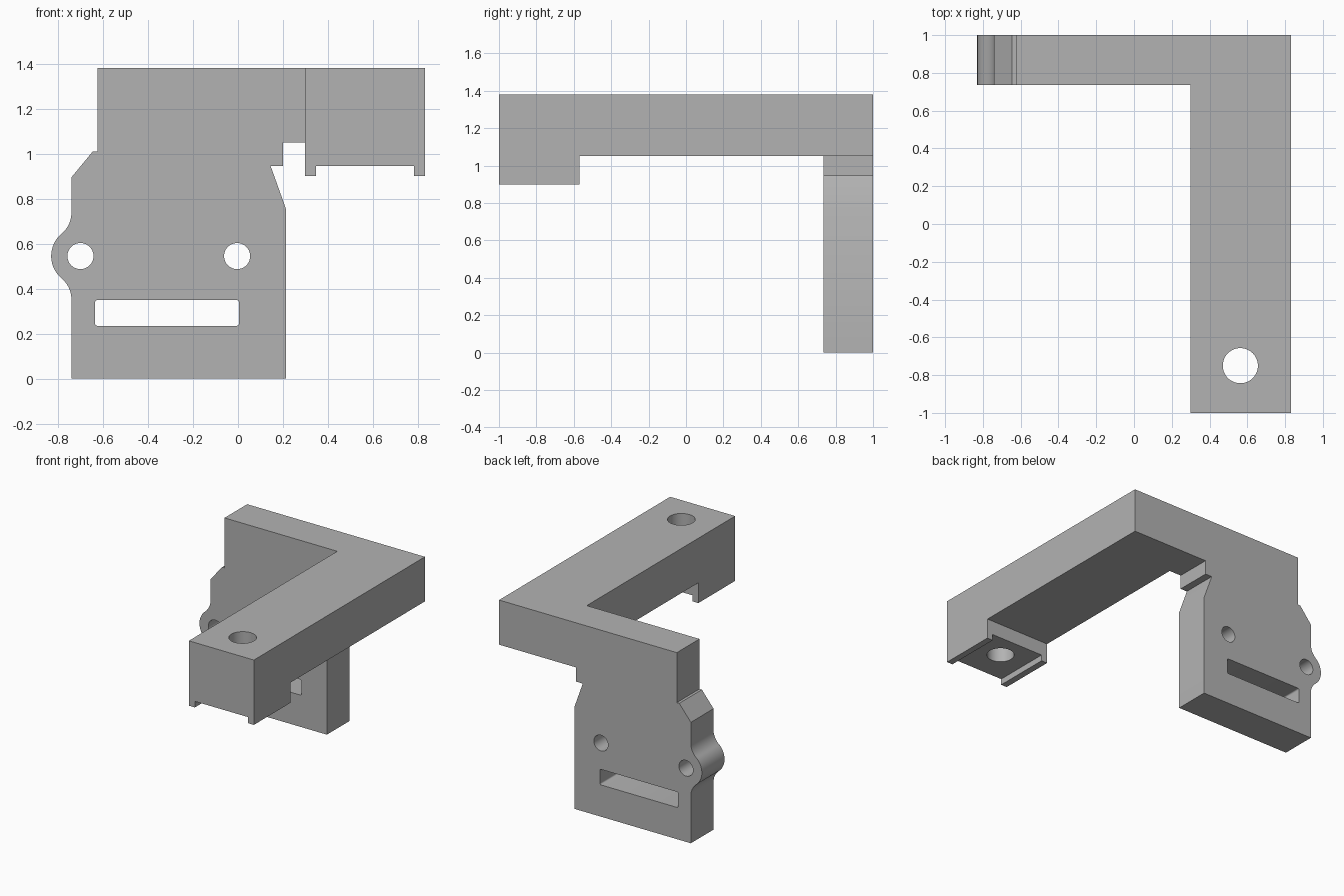
import bpy, bmesh
from math import sin, cos, radians
from mathutils import Matrix, Vector

cube = bpy.data.objects.get("Cube")
if cube:
    bpy.data.objects.remove(cube)

grey = bpy.data.materials.new("plain grey")
grey.use_nodes = True
COLOUR = (0.45, 0.45, 0.45, 1)
grey.diffuse_color = COLOUR
grey.node_tree.nodes["Principled BSDF"].inputs["Base Color"].default_value = COLOUR


def prism(name, outline, axis, start, end):
    """Extrude a 2D outline along one axis; the outline uses the other two in order."""
    def place(p, d):
        p = list(p)
        p.insert(axis, d)
        return p
    bm = bmesh.new()
    face = bm.faces.new([bm.verts.new(place(p, start)) for p in outline])
    result = bmesh.ops.extrude_face_region(bm, geom=[face])
    shift = Vector(place((0, 0), end - start))
    bmesh.ops.translate(bm, vec=shift,
                        verts=[v for v in result["geom"] if isinstance(v, bmesh.types.BMVert)])
    bmesh.ops.recalc_face_normals(bm, faces=bm.faces)
    mesh = bpy.data.meshes.new(name)
    bm.to_mesh(mesh)
    bm.free()
    mesh.materials.append(grey)
    obj = bpy.data.objects.new(name, mesh)
    bpy.context.collection.objects.link(obj)
    return obj


def arc(cx, cy, r, a0, a1, n):
    steps = [radians(a0 + (a1 - a0) * i / n) for i in range(n + 1)]
    return [(cx + r * cos(a), cy + r * sin(a)) for a in steps]


def circle(cx, cy, r, n=48):
    return arc(cx, cy, r, 0, 360, n)[:-1]


def rect(x0, x1, y0, y1):
    return [(x0, y0), (x1, y0), (x1, y1), (x0, y1)]


def rounded_rect(x0, x1, y0, y1, r):
    return (arc(x0 + r, y0 + r, r, 180, 270, 4) + arc(x1 - r, y0 + r, r, 270, 360, 4)
            + arc(x1 - r, y1 - r, r, 0, 90, 4) + arc(x0 + r, y1 - r, r, 90, 180, 4))


def combine(target, tool, operation):
    """Apply a boolean, then drop the tool."""
    mod = target.modifiers.new(operation, "BOOLEAN")
    mod.operation, mod.solver, mod.object = operation, "EXACT", tool
    bpy.context.view_layer.objects.active = target
    bpy.ops.object.modifier_apply(modifier=mod.name)
    bpy.data.objects.remove(tool)


# Upright plate with a rounded ear blended into its right edge
EAR_X, EAR_Z, EAR_R = -0.70, 0.545, 0.13
EDGE, FILLET = -0.74, 0.122
reach = (EAR_R + FILLET) * sin(radians(50))
ear = (arc(EDGE - FILLET, EAR_Z - reach, FILLET, 0, 50, 10)
       + arc(EAR_X, EAR_Z, EAR_R, 230, 130, 24)[1:-1]
       + arc(EDGE - FILLET, EAR_Z + reach, FILLET, -50, 0, 10))
plate_outline = [(0.83, 1.38), (0.83, 1.05), (0.2, 1.05), (0.2, 0.945), (0.145, 0.945),
                 (0.213, 0.755), (0.213, 0), (EDGE, 0), *ear, (EDGE, 0.895),
                 (-0.645, 1.01), (-0.625, 1.01), (-0.625, 1.38)]
bracket = prism("bracket", plate_outline, 1, 0.735, 1)

# Horizontal arm with a deeper end block
arm_outline = [(-1, 0.9), (-0.57, 0.9), (-0.57, 1.05), (0.9, 1.05), (0.9, 1.38), (-1, 1.38)]
combine(bracket, prism("arm", arm_outline, 0, 0.298, 0.83), "UNION")

# Channel under the end block, leaving two rails
combine(bracket, prism("channel", rect(0.347, 0.783, 0.8, 0.945), 1, -1.1, -0.5), "DIFFERENCE")

# Vertical bolt hole, two plate holes and the slot
combine(bracket, prism("bolt_hole", circle(0.563, -0.75, 0.093), 2, 0.8, 1.5), "DIFFERENCE")
for x in (EAR_X, -0.004):
    combine(bracket, prism("pin_hole", circle(x, EAR_Z, 0.058), 1, 0.6, 1.1), "DIFFERENCE")
combine(bracket, prism("slot", rounded_rect(-0.635, 0.004, 0.235, 0.35, 0.01), 1, 0.6, 1.1),
        "DIFFERENCE")

# Smooth the curved walls, keep corners sharp
bpy.ops.object.select_all(action="DESELECT")
bracket.select_set(True)
bpy.context.view_layer.objects.active = bracket
bpy.ops.object.shade_smooth_by_angle(angle=radians(25))
